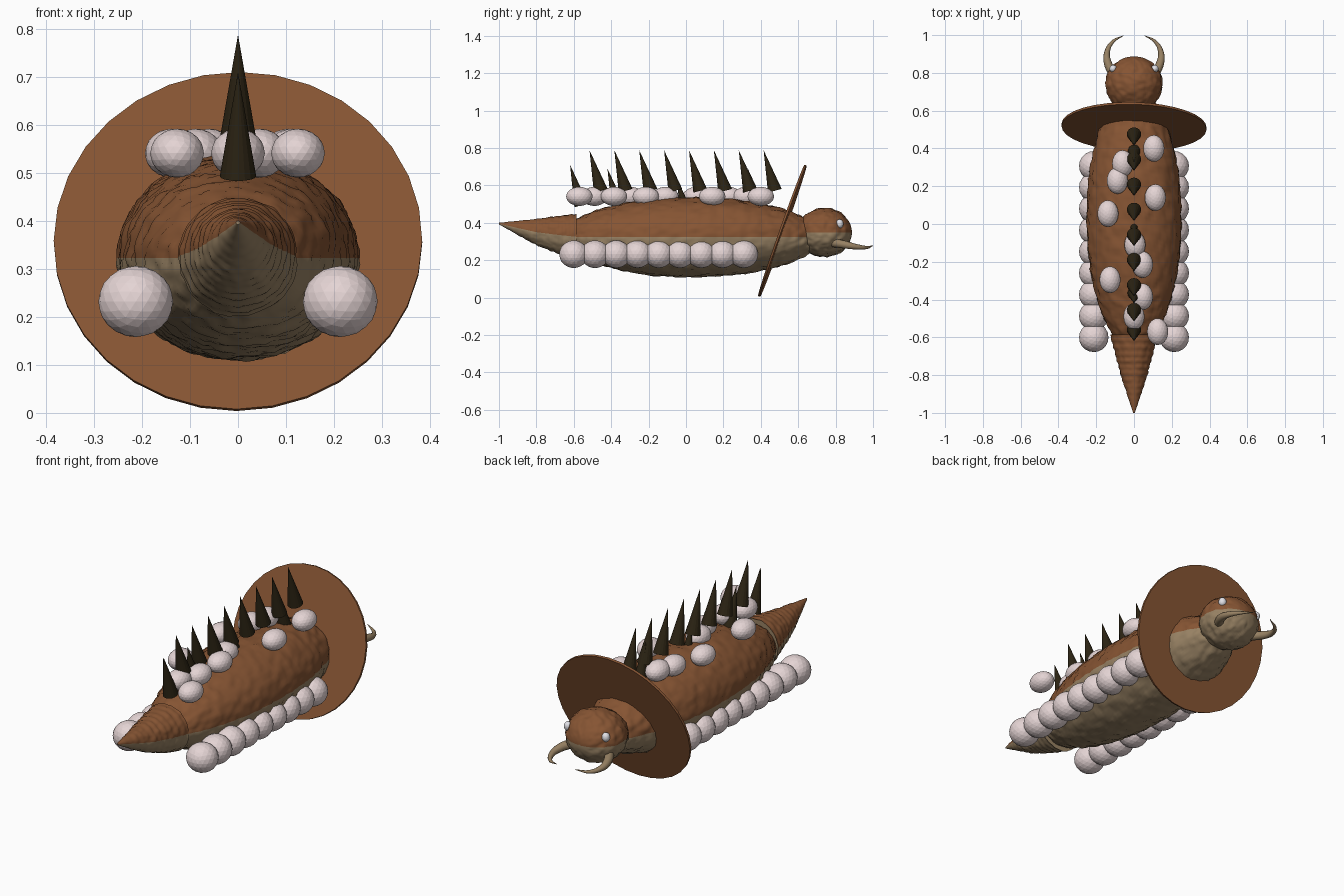
import bpy, bmesh, math
from mathutils import Vector, Matrix, noise

cube = bpy.data.objects.get("Cube")
if cube:
    bpy.data.objects.remove(cube, do_unlink=True)


def material(name, rgb):
    m = bpy.data.materials.new(name)
    m.use_nodes = True
    m.diffuse_color = (*rgb, 1)
    m.node_tree.nodes["Principled BSDF"].inputs["Base Color"].default_value = (*rgb, 1)
    return m


BROWN = material("hide brown", (0.24, 0.09, 0.033))
TAN = material("belly tan", (0.31, 0.22, 0.125))
DARK = material("spike dark", (0.026, 0.018, 0.007))
PINK = material("pale pink", (0.78, 0.66, 0.66))
WHITE = material("eye white", (0.85, 0.85, 0.9))


def finish(name, bm, *mats):
    bmesh.ops.recalc_face_normals(bm, faces=bm.faces)
    mesh = bpy.data.meshes.new(name)
    bm.to_mesh(mesh)
    bm.free()
    for m in mats:
        mesh.materials.append(m)
    ob = bpy.data.objects.new(name, mesh)
    bpy.context.collection.objects.link(ob)
    return ob


def smooth(ob, degrees=40):
    bpy.ops.object.select_all(action="DESELECT")
    ob.select_set(True)
    bpy.context.view_layer.objects.active = ob
    bpy.ops.object.shade_smooth_by_angle(angle=math.radians(degrees))


def hide_loft(name, rings, bump, grain, sides=96):
    """Skin elliptical rings (y, centre z, half width, half height):
    brown on the upper half, tan on the lower half, with a lumpy surface."""
    bm = bmesh.new()
    loops = []
    for y, zc, rx, rz in rings:
        loop = []
        for i in range(sides):
            a = math.tau * i / sides
            p = Vector((rx * math.cos(a), y, zc + rz * math.sin(a)))
            out = Vector((math.cos(a), 0, math.sin(a)))
            lump = noise.noise(p * grain) + 0.5 * noise.noise(p * grain * 2)
            loop.append(bm.verts.new(p + out * lump * bump * min(1, rx / 0.06)))
        loops.append(loop)
    for low, high in zip(loops, loops[1:]):
        for i in range(sides):
            j = (i + 1) % sides
            f = bm.faces.new((low[i], low[j], high[j], high[i]))
            f.material_index = 0 if i < sides // 2 else 1
    for loop in (loops[0], loops[-1]):
        bm.faces.new(loop).material_index = 1
    ob = finish(name, bm, BROWN, TAN)
    smooth(ob)
    return ob


def ellipsoid_rings(yc, zc, rx, ry, rz, count):
    rings = []
    for k in range(count + 1):
        a = math.pi * (0.01 + 0.98 * k / count)
        rings.append((yc - ry * math.cos(a), zc, rx * math.sin(a), rz * math.sin(a)))
    return rings


def ball(name, centre, radii, mat, detail=3):
    bm = bmesh.new()
    bmesh.ops.create_icosphere(bm, subdivisions=detail, radius=1,
                               matrix=Matrix.LocRotScale(Vector(centre), None, Vector(radii)))
    return finish(name, bm, mat)


# Body and head
hide_loft("body", ellipsoid_rings(0.03, 0.323, 0.25, 0.69, 0.213, 100), 0.008, 28)
hide_loft("head", ellipsoid_rings(0.74, 0.348, 0.15, 0.147, 0.13, 50), 0.007, 32)

# Tapering tail, its tip raised, with fine ridges
PROFILE = [(-1, 0.396, 0.004), (-0.9, 0.372, 0.038), (-0.8, 0.35, 0.07),
           (-0.7, 0.337, 0.097), (-0.585, 0.325, 0.124)]
tail = []
for (y0, z0, r0), (y1, z1, r1) in zip(PROFILE, PROFILE[1:]):
    for k in range(12):
        t = k / 12
        r = r0 + (r1 - r0) * t
        r *= 1 + 0.02 * math.sin(k * math.pi / 2)
        tail.append((y0 + (y1 - y0) * t, z0 + (z1 - z0) * t, r, r))
y, z, r = PROFILE[-1]
tail.append((y, z, r, r))
hide_loft("tail", tail, 0.004, 30)

# Tilted collar disc
bm = bmesh.new()
tilt = Matrix.Rotation(math.radians(-1.5), 4, "Z") @ Matrix.Rotation(math.radians(70.5), 4, "X")
bmesh.ops.create_cone(bm, cap_ends=True, segments=32, radius1=0.384, radius2=0.384, depth=0.012,
                      matrix=Matrix.Translation((0, 0.515, 0.357)) @ tilt @ Matrix.Diagonal((1, 0.97, 1, 1)))
finish("collar_disc", bm, BROWN)

# Rows of feet, eyes and curved mandibles on both sides
for side, label in ((1, "left"), (-1, "right")):
    for k in range(9):
        ball(f"{label}_foot_{k + 1}", (side * 0.213, -0.6 + 0.1135 * k, 0.232),
             (0.078, 0.078, 0.074), PINK)
    ball(f"{label}_eye", (side * 0.11, 0.822, 0.395), (0.02, 0.02, 0.024), WHITE)

    curve = bpy.data.curves.new(f"{label}_mandible", "CURVE")
    curve.dimensions = "3D"
    curve.bevel_depth = 0.025
    curve.bevel_resolution = 3
    curve.use_fill_caps = True
    path = [(0.1, 0.78, 0.295, 1), (0.138, 0.85, 0.283, 0.85), (0.142, 0.91, 0.272, 0.6),
            (0.112, 0.965, 0.268, 0.35), (0.055, 0.998, 0.277, 0.06)]
    spline = curve.splines.new("BEZIER")
    spline.bezier_points.add(len(path) - 1)
    for point, (px, py, pz, size) in zip(spline.bezier_points, path):
        point.co = (side * px, py, pz)
        point.radius = size
        point.handle_left_type = point.handle_right_type = "AUTO"
    curve.materials.append(TAN)
    bpy.context.collection.objects.link(bpy.data.objects.new(f"{label}_mandible", curve))

# Nodules scattered along the back
NODULES = [(0.105, 0.4), (-0.06, 0.32), (-0.088, 0.23), (0.113, 0.14), (-0.138, 0.055), (0.005, -0.11),
           (0.045, -0.215), (-0.127, -0.295), (0.045, -0.385), (0, -0.49), (0.125, -0.57)]
for k, (x, y) in enumerate(NODULES):
    ball(f"back_nodule_{k + 1}", (x, y, 0.541), (0.056, 0.071, 0.051), PINK)


# Spikes leaning towards the tail: a tall row and a few lower ones
def spike(name, tip_y, tip_z):
    lean = Matrix.Rotation(math.radians(15.5), 4, "X")
    bm = bmesh.new()
    bmesh.ops.create_cone(bm, cap_ends=True, segments=16, radius1=0.038, radius2=0, depth=0.225,
                          matrix=Matrix.Translation((0, tip_y, tip_z)) @ lean @ Matrix.Translation((0, 0, -0.1125)))
    finish(name, bm, DARK)


for k in range(8):
    spike(f"tall_spike_{k + 1}", -0.516 + 0.133 * k, 0.788)
for k, (y, z) in enumerate([(-0.62, 0.71), (-0.42, 0.69), (-0.05, 0.64), (0.33, 0.69)]):
    spike(f"low_spike_{k + 1}", y, z)
